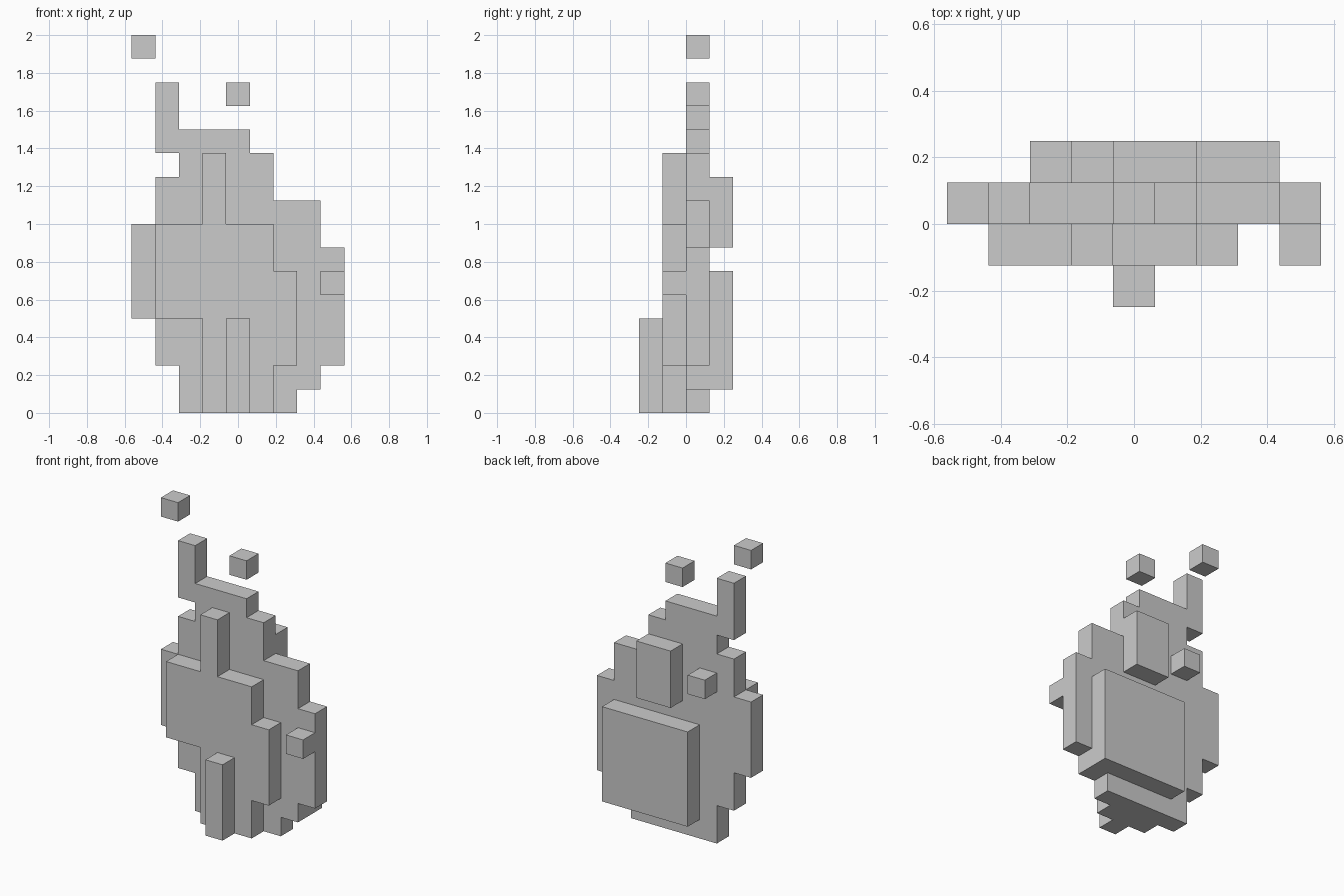
import bpy, bmesh

if "Cube" in bpy.data.objects:
    bpy.data.objects.remove(bpy.data.objects["Cube"])

C = 0.125      # cube size
X0 = -0.5625   # left edge of the cube grid


def slab(name, outline, layer):
    """Extrude a stepped outline (grid cells, x/z) one cube deep; layer 0 starts at y = 0."""
    bm = bmesh.new()
    y = layer * C
    face = bm.faces.new([bm.verts.new((X0 + u * C, y, w * C)) for u, w in outline])
    ext = bmesh.ops.extrude_face_region(bm, geom=[face], use_keep_orig=True)
    verts = [g for g in ext["geom"] if isinstance(g, bmesh.types.BMVert)]
    bmesh.ops.translate(bm, verts=verts, vec=(0, C, 0))
    bmesh.ops.recalc_face_normals(bm, faces=bm.faces)
    mesh = bpy.data.meshes.new(name)
    bm.to_mesh(mesh)
    bm.free()
    bpy.context.collection.objects.link(bpy.data.objects.new(name, mesh))


def block(name, u0, u1, w0, w1, layer):
    slab(name, [(u0, w0), (u1, w0), (u1, w1), (u0, w1)], layer)


# Main flame silhouette
slab("flame_body", [
    (2, 0), (7, 0), (7, 1), (8, 1), (8, 2), (9, 2), (9, 7), (8, 7), (8, 9),
    (6, 9), (6, 11), (5, 11), (5, 12), (2, 12), (2, 14), (1, 14), (1, 11),
    (2, 11), (2, 10), (1, 10), (1, 8), (0, 8), (0, 4), (1, 4), (1, 2), (2, 2)], 0)

# Raised front of the flame
slab("flame_front", [
    (3, 0), (6, 0), (6, 2), (7, 2), (7, 6), (6, 6), (6, 8), (4, 8), (4, 11),
    (3, 11), (3, 8), (1, 8), (1, 4), (3, 4)], -1)
block("front_ember", 8, 9, 5, 6, -1)
block("front_core", 4, 5, 0, 4, -2)

# Raised back of the flame
block("back_panel", 3, 8, 1, 6, 1)
block("back_tongue", 4, 6, 7, 10, 1)
block("back_ember", 2, 3, 8, 9, 1)

# Loose sparks above
block("spark_high", 0, 1, 15, 16, 0)
block("spark_low", 4, 5, 13, 14, 0)
